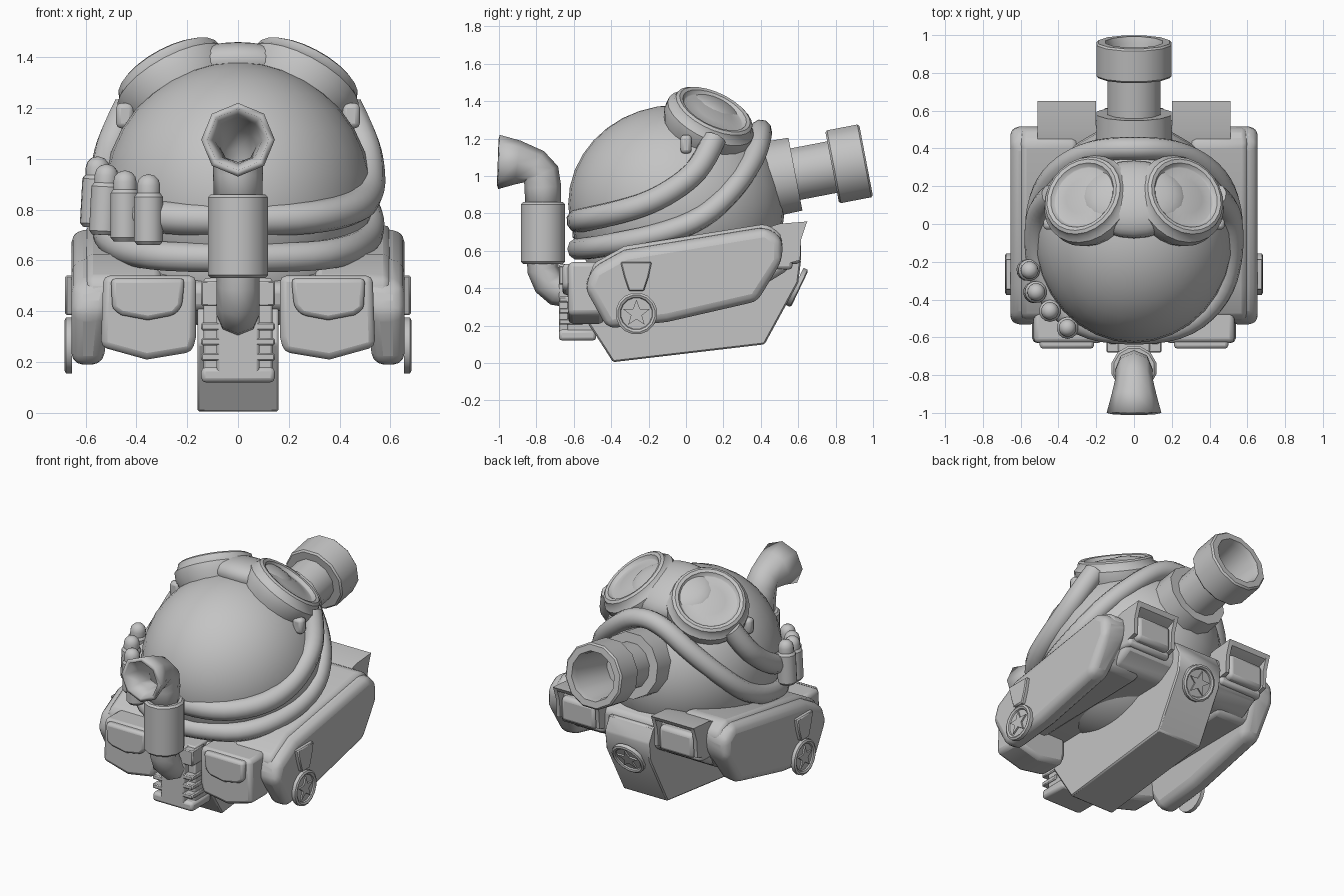
import bpy, bmesh, math
from mathutils import Vector, Matrix

if "Cube" in bpy.data.objects:
    bpy.data.objects.remove(bpy.data.objects["Cube"])

grey = bpy.data.materials.new("plain_grey")
grey.diffuse_color = (0.55, 0.55, 0.55, 1)
grey.use_nodes = True
grey.node_tree.nodes["Principled BSDF"].inputs["Base Color"].default_value = grey.diffuse_color


def finish(ob, bevel=0, seg=2, mirror=False, angle=35):
    ob.data.materials.clear()
    ob.data.materials.append(grey)
    bpy.ops.object.select_all(action='DESELECT')
    bpy.context.view_layer.objects.active = ob
    ob.select_set(True)
    if bevel:
        b = ob.modifiers.new("bevel", 'BEVEL')
        b.width, b.segments = bevel, seg
        b.limit_method, b.angle_limit = 'ANGLE', math.radians(25)
    if mirror:
        ob.modifiers.new("mirror", 'MIRROR').use_mirror_merge = False
    bpy.ops.object.shade_smooth_by_angle(angle=math.radians(angle))
    return ob


def from_bm(name, bm, **kw):
    bmesh.ops.remove_doubles(bm, verts=bm.verts, dist=0.0002)
    bmesh.ops.recalc_face_normals(bm, faces=bm.faces)
    me = bpy.data.meshes.new(name)
    bm.to_mesh(me)
    bm.free()
    ob = bpy.data.objects.new(name, me)
    bpy.context.collection.objects.link(ob)
    return finish(ob, **kw)


def prism(name, pts, a, b, place, **kw):
    """Extrude a 2D outline from a to b; place(u, v, d) gives the 3D point."""
    bm = bmesh.new()
    r0 = [bm.verts.new(place(u, v, a)) for u, v in pts]
    r1 = [bm.verts.new(place(u, v, b)) for u, v in pts]
    n = len(pts)
    bm.faces.new(r0)
    bm.faces.new(r1)
    for i in range(n):
        bm.faces.new((r0[i], r0[(i + 1) % n], r1[(i + 1) % n], r1[i]))
    return from_bm(name, bm, **kw)


def along_x(u, v, d): return Vector((d, u, v))
def along_y(u, v, d): return Vector((u, d, v))


def box(name, x, y, z, **kw):
    return prism(name, [(y[0], z[0]), (y[1], z[0]), (y[1], z[1]), (y[0], z[1])],
                 x[0], x[1], along_x, **kw)


def frame(c, n):
    return Matrix.Translation(c) @ Vector(n).to_track_quat('Z', 'Y').to_matrix().to_4x4()


def lathe(name, prof, c, n=(0, 0, 1), sides=16, **kw):
    """Turn a (radius, distance) profile about the axis n through c."""
    bm = bmesh.new()
    m = frame(c, n)
    rings = []
    for r, d in prof:
        r = max(r, 0.00005)
        rings.append([bm.verts.new(m @ Vector((r * math.cos(t), r * math.sin(t), d)))
                      for t in [2 * math.pi * (i + .5) / sides for i in range(sides)]])
    for p, q in zip(rings, rings[1:]):
        for i in range(sides):
            j = (i + 1) % sides
            bm.faces.new((p[i], p[j], q[j], q[i]))
    return from_bm(name, bm, **kw)


def ball(name, c, r, tilt=0, u=32, v=18):
    bm = bmesh.new()
    m = Matrix.Translation(c) @ Matrix.Rotation(tilt, 4, 'X') @ Matrix.Diagonal((*r, 1))
    bmesh.ops.create_uvsphere(bm, u_segments=u, v_segments=v, radius=1, matrix=m)
    return from_bm(name, bm)


def tube(name, pts, r, radii=None, cyclic=False, kind='NURBS', res=2, hollow=0):
    cu = bpy.data.curves.new(name, 'CURVE')
    cu.dimensions = '3D'
    cu.bevel_depth, cu.bevel_resolution, cu.use_fill_caps = r, res, not hollow
    s = cu.splines.new(kind)
    s.points.add(len(pts) - 1)
    for i, p in enumerate(pts):
        s.points[i].co = (*p, 1)
        s.points[i].radius = radii[i] / r if radii else 1
    s.use_cyclic_u = cyclic
    if kind == 'NURBS':
        s.order_u, s.use_endpoint_u, s.resolution_u = 3, True, 4
    ob = bpy.data.objects.new(name, cu)
    bpy.context.collection.objects.link(ob)
    bpy.ops.object.select_all(action='DESELECT')
    bpy.context.view_layer.objects.active = ob
    ob.select_set(True)
    bpy.ops.object.convert(target='MESH')
    ob = bpy.context.object
    if hollow:
        so = ob.modifiers.new("wall", 'SOLIDIFY')
        so.thickness, so.offset = hollow, -1
    return finish(ob, angle=65)


def medal(name, c, n, **kw):
    lathe(name + "_disc", [(0, -.012), (.112, -.012), (.112, .012), (.1, .018), (.088, .012),
                           (.084, .004), (0, .004)], c, n, 16, **kw)
    m = frame(c, n)
    star = []
    for i in range(10):
        r, t = (.075 if i % 2 == 0 else .031), math.pi / 2 + i * math.pi / 5
        star.append((r * math.cos(t), r * math.sin(t)))
    prism(name + "_star", star, 0, .014, lambda u, v, d: m @ Vector((u, v, d)), **kw)


# Hull: central keel, upper body, decks and the skirts hanging at the sides
prism("keel", [(-.39, .005), (.42, .1), (.6, .43), (.615, .55), (.57, .64), (-.5, .5), (-.56, .27)],
      -.16, .16, along_x, bevel=.008, seg=1)
prism("upper_hull", [(-.53, .4), (-.55, .5), (-.35, .58), (.43, .7), (.55, .66), (.55, .5), (.42, .42)],
      -.5, .5, along_x, bevel=.03)
prism("side_deck", [(-.52, .38), (-.5, .53), (-.33, .625), (.43, .745), (.51, .69), (.51, .57), (.4, .4)],
      .3, .6, along_x, bevel=.03, mirror=True)
prism("side_skirt", [(-.54, .4), (-.5, .53), (-.33, .625), (.43, .75), (.515, .69), (.515, .57),
                     (.38, .33), (-.1, .22), (-.42, .185)], 0, 1,
      lambda u, v, d: Vector((.655 if d else .53 - max(0, v - .3) * .2, u, v - (.03 if d and v > .5 else 0))),
      bevel=.045, seg=3, mirror=True)

# Front pockets with flaps
prism("front_pocket", [(.165, .54), (.53, .54), (.54, .26), (.36, .21), (.18, .24), (.165, .3)],
      -.63, -.44, along_y, bevel=.025, mirror=True)
prism("pocket_flap", [(.21, .53), (.5, .53), (.495, .41), (.46, .385), (.355, .365), (.25, .385), (.22, .42)],
      -.66, -.6, along_y, bevel=.018, mirror=True)

# Rear lamp boxes under hoods
box("lamp_box", (.2, .51), (.4, .57), (.5, .7), bevel=.02, mirror=True)
prism("lamp_hood", [(.42, .72), (.5, .745), (.65, .757), (.635, .73), (.55, .69), (.42, .66)],
      .2, .51, along_x, mirror=True)
for x in (.2, .485):
    prism("hood_cheek", [(.5, .73), (.645, .75), (.615, .66), (.61, .55), (.5, .52)],
          x, x + .025, along_x, mirror=True)
box("rear_lamp", (.23, .48), (.5, .615), (.53, .69), bevel=.025, mirror=True)

# Front grille block with slats on both sides
box("grille_block", (-.085, .085), (-.68, -.48), (.13, .53), bevel=.012)
box("grille_back", (-.135, .135), (-.635, -.48), (.13, .53), bevel=.01)
box("grille_foot", (-.145, .145), (-.68, -.48), (.12, .18), bevel=.018)
for z in (.205, .265, .325, .42):
    box("grille_slat", (.06, .145), (-.68, -.55), (z, z + (.03 if z < .4 else .1)), bevel=.006, seg=1, mirror=True)

# Domed turret with neck
ball("turret_dome", (0, -.05, .85), (.53, .58, .53))
lathe("turret_neck", [(0, .5), (.48, .5), (.51, .58), (.49, .66), (0, .66)], (0, -.04, 0), sides=32)

# Rolled rim around the turret, and the goggle strap
half = [(.25, -.535, .61), (.43, -.39, .635), (.515, -.14, .685), (.52, .09, .77),
        (.44, .26, .93), (.28, .37, 1.1), (.13, .4, 1.22)]
tube("turret_rim", [(0, -.575, .61)] + half + [(0, .4, 1.25)] +
     [(-x, y, z) for x, y, z in reversed(half)], .06, cyclic=True, res=3)
strap = [(.28, -.55, .765), (.46, -.38, .8), (.515, -.18, .86), (.515, 0, .97),
         (.49, .1, 1.08), (.43, .15, 1.2)]
tube("goggle_strap", [(-x, y, z) for x, y, z in reversed(strap)] + [(0, -.585, .76)] + strap, .065, res=3)
box("strap_buckle", (.41, .48), (-.03, .03), (1.12, 1.22), bevel=.02, mirror=True)

# Goggles
lathe("goggle_cup", [(0, -.14), (.22, -.14), (.25, -.07), (.25, -.02), (.228, .003), (.222, .028), (.205, .038),
                     (.185, .034), (.172, .015), (.165, .012), (.1, .025), (0, .03)],
      (.26, .14, 1.325), (.44, .39, .81), 24, mirror=True)
ball("goggle_bridge", (0, .13, 1.325), (.28, .22, .11), -.42, 24, 14)

# Gun pointing to the back
lathe("gun", [(0, -.45), (.39, -.45), (.3, -.3), (.21, -.2), (.205, 0), (.145, 0), (.145, .2), (.195, .2),
              (.205, .21), (.205, .375), (.195, .385), (.155, .385), (.145, .35), (.13, .05), (0, .05)],
      (0, .585, 1.01), (0, .982, .189), 12)

# Snorkel pipe at the front
tube("snorkel_horn", [(0, -1, 1.075), (0, -.9, 1.072), (0, -.81, 1.05), (0, -.775, 1.01),
                      (0, -.765, .94), (0, -.765, .8)], .1, [.145, .118, .097, .1, .098, .095],
     kind='POLY', hollow=.025)
lathe("snorkel_can", [(0, .53), (.11, .53), (.122, .542), (.122, .848), (.11, .86), (0, .86)],
      (0, -.765, 0), sides=12)
tube("snorkel_elbow", [(0, -.765, .6), (0, -.765, .5), (0, -.735, .43), (0, -.69, .39), (0, -.55, .37)],
     .085, kind='POLY')

# Four cartridges tucked in the strap on one side
for x, y, top in ((-.55, -.245, 1.01), (-.515, -.36, .98), (-.445, -.46, .955), (-.352, -.55, .94)):
    prof = [(0, -.28), (.045, -.28), (.058, -.265), (.058, -.09), (.047, -.075)]
    prof += [(.047 * math.cos(a), -.045 + .045 * math.sin(a)) for a in (0, .5, 1, math.pi / 2)]
    lathe("cartridge", prof, (x, y, top), (-x * .1, -y * .1 - .03, 1) if x < -.5 else (0, 0, 1), sides=14)

# Medals on both sides and the back
prism("medal_ribbon", [(-.35, .54), (-.183, .54), (-.2, .46), (-.225, .385), (-.305, .385), (-.33, .46)],
      .62, .68, along_x, bevel=.006, seg=1, mirror=True)
medal("side_medal", (.665, -.265, .265), (1, 0, 0), mirror=True)
medal("rear_medal", (0, .592, .405), (0, .9, -.43))
